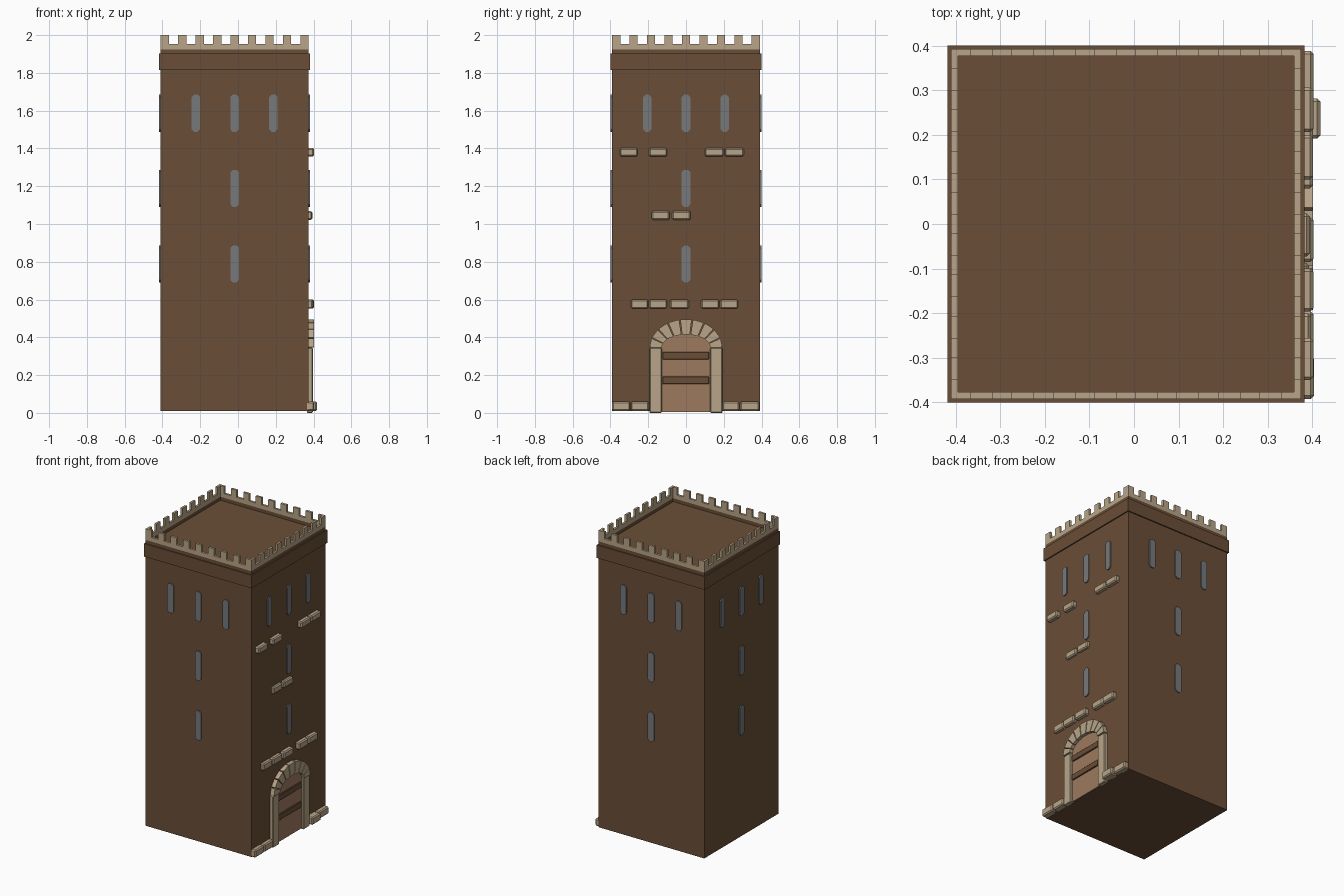
import bpy, bmesh, math, random
from mathutils import Matrix, Vector

if "Cube" in bpy.data.objects:
    bpy.data.objects.remove(bpy.data.objects["Cube"])

random.seed(4)
CX = -0.018          # tower axis in x
H = 0.392            # half width of the shaft
WALL = CX + H        # x of the door wall


def material(name, rgb):
    m = bpy.data.materials.new(name)
    lin = [((c / 255 + 0.055) / 1.055) ** 2.4 for c in rgb]
    m.diffuse_color = (*lin, 1)
    m.use_nodes = True
    m.node_tree.nodes["Principled BSDF"].inputs["Base Color"].default_value = m.diffuse_color
    return m


BROWN = material("brown wall", (106, 78, 55))
STONE = material("pale stone", (184, 165, 136))
GREY = material("grey window", (118, 120, 122))
WOOD = material("door wood", (158, 122, 94))


def finish(name, bm, mat):
    bmesh.ops.recalc_face_normals(bm, faces=bm.faces[:])
    me = bpy.data.meshes.new(name)
    bm.to_mesh(me)
    bm.free()
    me.materials.append(mat)
    ob = bpy.data.objects.new(name, me)
    bpy.context.collection.objects.link(ob)
    return ob


def add_box(bm, x0, x1, y0, y1, z0, z1, bevel=0.0):
    mat = Matrix.Translation(((x0 + x1) / 2, (y0 + y1) / 2, (z0 + z1) / 2)) \
        @ Matrix.Diagonal((x1 - x0, y1 - y0, z1 - z0, 1))
    verts = bmesh.ops.create_cube(bm, size=1, matrix=mat)["verts"]
    if bevel:
        edges = list({e for v in verts for e in v.link_edges})
        bmesh.ops.bevel(bm, geom=edges, offset=bevel, segments=1, affect='EDGES')


def add_prism(bm, pts, d0, d1, turn=0):
    """Extrude a (y, z) outline from d0 to d1 away from the tower axis,
    then turn it about that axis by quarter turns."""
    rot = Matrix.Translation((CX, 0, 0)) @ Matrix.Rotation(turn * math.pi / 2, 4, 'Z')
    a = [bm.verts.new(rot @ Vector((d0, y, z))) for y, z in pts]
    b = [bm.verts.new(rot @ Vector((d1, y, z))) for y, z in pts]
    bm.faces.new(a)
    bm.faces.new(b)
    for i in range(len(pts)):
        j = (i + 1) % len(pts)
        bm.faces.new((a[i], a[j], b[j], b[i]))


# Shaft and the wider band, whose top is the roof floor
bm = bmesh.new()
add_box(bm, CX - H, CX + H, -H, H, 0.01, 1.82)
finish("tower_shaft", bm, BROWN)
bm = bmesh.new()
add_box(bm, CX - 0.4, CX + 0.4, -0.4, 0.4, 1.815, 1.902)
finish("top_band", bm, BROWN)

# Parapet: brown kerb with a notched stone wall above it
T = 0.015
PITCH, MERLON = 0.0925, 0.044
kerb, cren = bmesh.new(), bmesh.new()
for turn in range(4):
    half = H if turn % 2 else H - T      # alternate sides butt together at corners
    add_prism(kerb, [(-half, 1.90), (half, 1.90), (half, 1.925), (-half, 1.925)],
              H - T, H, turn)
    pts = [(half, 1.925), (-half, 1.925)]
    for i in range(9):
        c = (i - 4) * PITCH
        a = -half if i == 0 else c - MERLON / 2
        b = half if i == 8 else c + MERLON / 2
        if i > 0:
            pts.append((a, 1.953))
        pts += [(a, 2.0), (b, 2.0)]
        if i < 8:
            pts.append((b, 1.953))
    add_prism(cren, pts, H - T, H, turn)
finish("parapet_kerb", kerb, BROWN)
finish("battlements", cren, STONE)

# Arrow slit windows on all four sides
bm = bmesh.new()
W, C = 0.0225, 0.013
for turn in range(4):
    for y, z0 in [(0, 0.69), (0, 1.09), (0, 1.488), (-0.205, 1.488), (0.205, 1.488)]:
        z1 = z0 + 0.197
        pts = [(y - W + C, z0), (y + W - C, z0), (y + W, z0 + C), (y + W, z1 - C),
               (y + W - C, z1), (y - W + C, z1), (y - W, z1 - C), (y - W, z0 + C)]
        add_prism(bm, pts, H - 0.005, H + 0.007, turn)
finish("arrow_slits", bm, GREY)


# Door panel, filling the inside of the arch
SPRING = 0.345


def arc(ry, rz, deg):
    t = math.radians(deg)
    return (ry * math.cos(t), SPRING + rz * math.sin(t))


bm = bmesh.new()
pts = [(-0.135, 0.005), (0.135, 0.005)] + [arc(0.135, 0.075, d) for d in range(0, 181, 20)]
add_prism(bm, pts, H - 0.005, H + 0.006)
finish("door_panel", bm, WOOD)

# Two cross boards on the door
bm = bmesh.new()
for z in (0.152, 0.283):
    add_box(bm, WALL, WALL + 0.014, -0.125, 0.122, z, z + 0.04, 0.003)
finish("door_boards", bm, BROWN)

# Door jambs
bm = bmesh.new()
for s in (-1, 1):
    y0, y1 = sorted((s * 0.128, s * 0.193))
    add_box(bm, WALL - 0.01, 0.396, y0, y1, 0.0, SPRING, 0.004)
finish("door_jambs", bm, STONE)

# Arch of nine wedge stones
bm = bmesh.new()
for i in range(9):
    a, b = i * 20 + 1, i * 20 + 19
    pts = [arc(0.13, 0.07, a), arc(0.193, 0.152, a),
           arc(0.193, 0.152, b), arc(0.13, 0.07, b)]
    add_prism(bm, pts, H - 0.005, 0.402 - CX)
finish("door_arch", bm, STONE)

# Rows of loose stones on the door wall: (bottom, top, reach, spans in y)
rows = {
    "base_stones": (0.01, 0.06, 0.405, [(-0.392, -0.296), (-0.292, -0.196),
                                        (0.192, 0.282), (0.286, 0.388)]),
    "lower_stones": (0.552, 0.6, 0.4, [(-0.292, -0.2), (-0.196, -0.1), (-0.085, 0.015),
                                       (0.08, 0.176), (0.18, 0.276)]),
    "middle_stones": (1.022, 1.068, 0.394, [(-0.182, -0.087), (-0.073, 0.024)]),
    "upper_stones": (1.358, 1.402, 0.404, [(-0.35, -0.256), (-0.196, -0.1),
                                           (0.1, 0.2), (0.206, 0.306)]),
}
for name, (z0, z1, reach, spans) in rows.items():
    bm = bmesh.new()
    for y0, y1 in spans:
        out = reach + random.uniform(-0.003, 0.003)
        if name == "base_stones" and y0 == 0.192:
            out = 0.418                      # the one that sticks out most
        add_box(bm, WALL - 0.015, out, y0, y1, z0, z1, 0.007)
    finish(name, bm, STONE)
